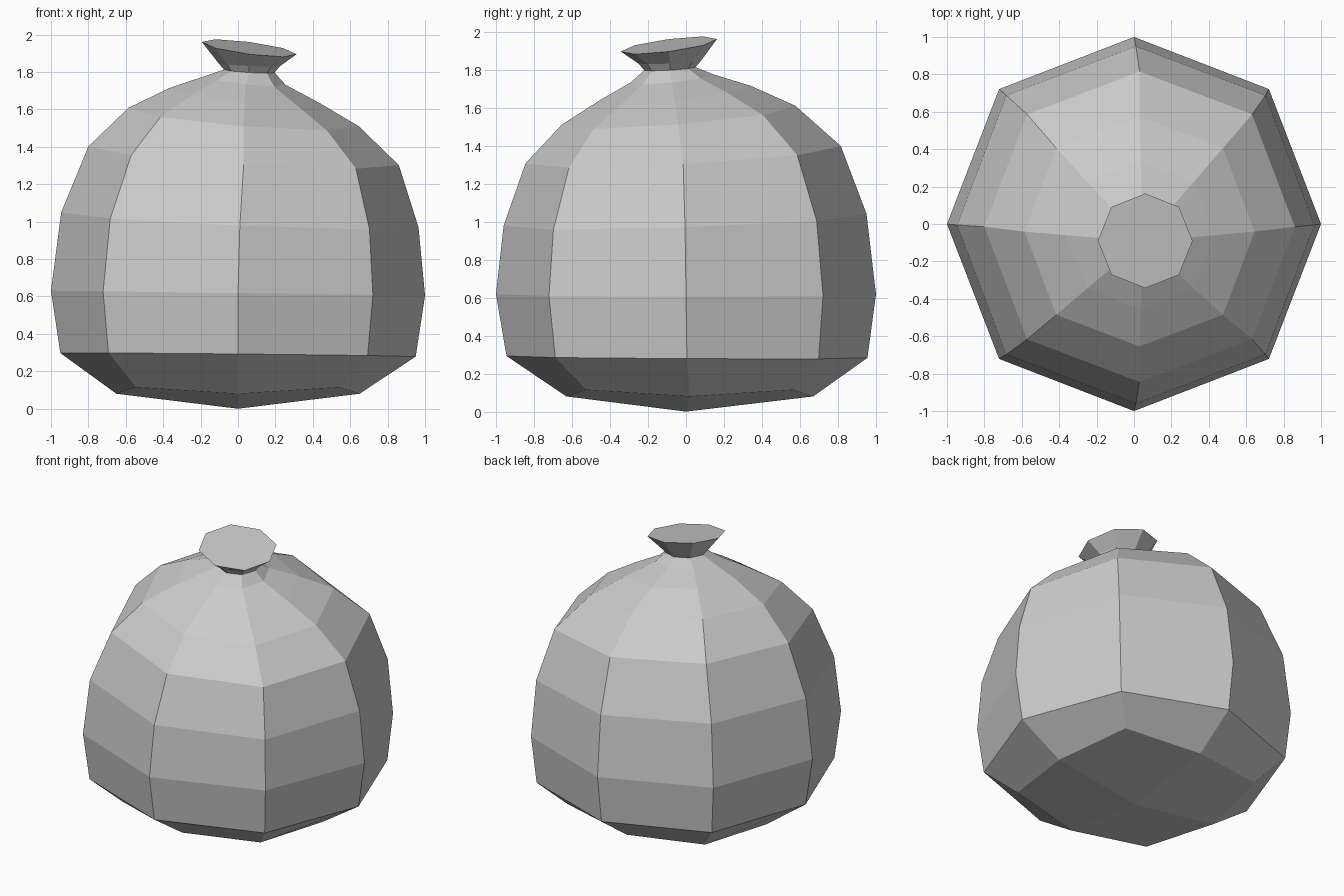
import bpy, bmesh
from math import cos, sin, tau

# Rings: centre x, centre y, side radius, corner radius, z, corner lift, slope x, slope y
RINGS = [
    (0.00, 0.02, 0.65, 0.77, 0.08, 0.035, 0.00, 0.00),
    (0.00, 0.005, 0.95, 0.98, 0.288, 0.0, -0.01, -0.005),
    (0.00, 0.00, 1.00, 1.02, 0.618, 0.0, -0.013, 0.00),
    (0.01, -0.005, 0.955, 0.98, 1.01, 0.0, -0.042, 0.033),
    (0.03, -0.015, 0.83, 0.85, 1.352, 0.0, -0.06, 0.055),
    (0.03, -0.04, 0.615, 0.63, 1.56, 0.0, -0.08, 0.082),
    (0.035, -0.06, 0.40, 0.40, 1.675, 0.0, -0.10, 0.10),
    (0.04, -0.075, 0.215, 0.215, 1.755, 0.0, -0.11, 0.10),
    (0.06, -0.085, 0.135, 0.135, 1.805, 0.0, -0.06, 0.06),
    (0.06, -0.085, 0.165, 0.165, 1.84, 0.0, -0.05, 0.05),
    (0.06, -0.09, 0.253, 0.256, 1.928, 0.0, -0.13, 0.13),
]

bm = bmesh.new()


def ring(cx, cy, r_side, r_corner, z, lift, sx, sy):
    verts = []
    for i in range(8):
        r = r_corner if i % 2 else r_side
        dx, dy = r * cos(tau * i / 8), r * sin(tau * i / 8)
        verts.append(bm.verts.new((cx + dx, cy + dy,
                                   z + lift * (i % 2) + sx * dx + sy * dy)))
    return verts


# Sack body, pinched neck and flared lip
loops = [ring(*r) for r in RINGS]
for low, high in zip(loops, loops[1:]):
    for i in range(8):
        j = (i + 1) % 8
        bm.faces.new((low[i], low[j], high[j], high[i]))

# Tilted flat top
bm.faces.new(loops[-1])

# Rounded underside of four quads
base = bm.verts.new((0, 0, 0))
for i in range(0, 8, 2):
    b = loops[0]
    bm.faces.new((base, b[(i + 2) % 8], b[i + 1], b[i]))

bmesh.ops.recalc_face_normals(bm, faces=bm.faces)
mesh = bpy.data.meshes.new("tied_sack")
bm.to_mesh(mesh)
bm.free()
bpy.context.collection.objects.link(bpy.data.objects.new("tied_sack", mesh))
